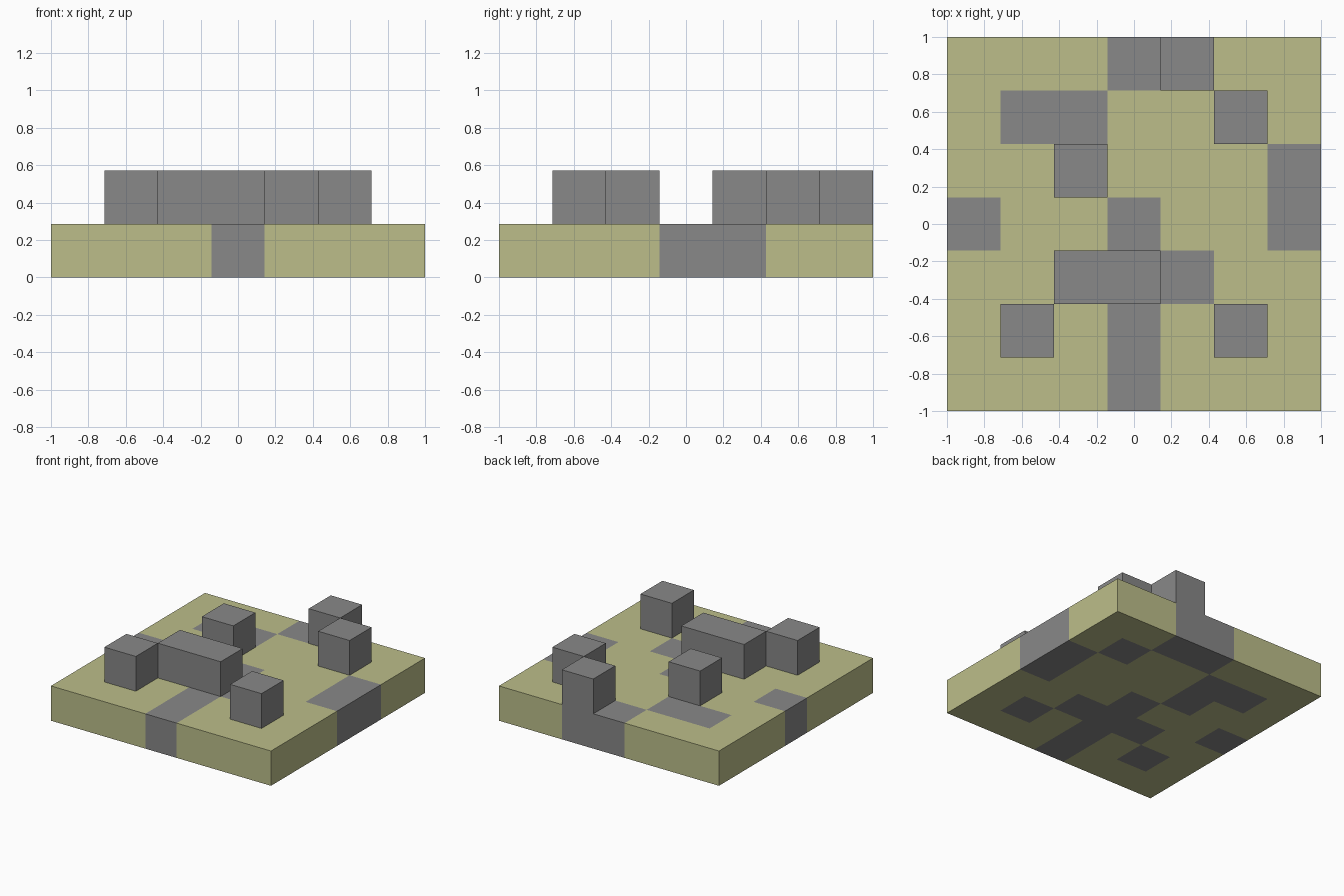
import bpy
import bmesh
from mathutils import Matrix, Vector

if "Cube" in bpy.data.objects:
    bpy.data.objects.remove(bpy.data.objects["Cube"])

# Tile map, back row first: g = ground, s = stone tile, B = stone tile with a block on it
LAYOUT = [
    "gggsBgg",
    "gssggBg",
    "ggBgggs",
    "sggsggs",
    "ggBBsgg",
    "gBgsgBg",
    "gggsggg",
]
N = len(LAYOUT)
CELL = 2 / N


def make_material(name, rgb):
    mat = bpy.data.materials.new(name)
    mat.use_nodes = True
    color = (*rgb, 1)
    mat.diffuse_color = color
    mat.node_tree.nodes["Principled BSDF"].inputs["Base Color"].default_value = color
    return mat


def finish(bm, name, mats):
    bmesh.ops.recalc_face_normals(bm, faces=bm.faces[:])
    mesh = bpy.data.meshes.new(name)
    bm.to_mesh(mesh)
    bm.free()
    for mat in mats:
        mesh.materials.append(mat)
    obj = bpy.data.objects.new(name, mesh)
    bpy.context.collection.objects.link(obj)
    return obj


def tile_at(point):
    col = min(N - 1, max(0, int((point.x + 1) / CELL)))
    row = min(N - 1, max(0, int((1 - point.y) / CELL)))
    return LAYOUT[row][col]


khaki = make_material("khaki_ground", (0.503, 0.515, 0.254))
grey = make_material("grey_stone", (0.246, 0.246, 0.246))

# Ground slab: tiled plate, stone colour runs through its full thickness
bm = bmesh.new()
bmesh.ops.create_grid(bm, x_segments=N, y_segments=N, size=1)
result = bmesh.ops.extrude_face_region(bm, geom=bm.faces[:], use_keep_orig=True)
top_verts = [g for g in result["geom"] if isinstance(g, bmesh.types.BMVert)]
bmesh.ops.translate(bm, verts=top_verts, vec=(0, 0, CELL))
for face in bm.faces:
    face.material_index = 0 if tile_at(face.calc_center_median()) == "g" else 1
finish(bm, "ground_slab", [khaki, grey])

# Stone blocks: each run of raised tiles in a row becomes one box
for row, line in enumerate(LAYOUT):
    col = 0
    while col < N:
        length = len(line[col:]) - len(line[col:].lstrip("B"))
        if length:
            center = Vector(((col + length / 2) * CELL - 1, 1 - (row + 0.5) * CELL, 1.5 * CELL))
            size = Matrix.Diagonal((length * CELL, CELL, CELL, 1))
            bm = bmesh.new()
            bmesh.ops.create_cube(bm, size=1, matrix=Matrix.Translation(center) @ size)
            finish(bm, f"stone_block_row{row + 1}_col{col + 1}", [grey])
        col += max(1, length)
